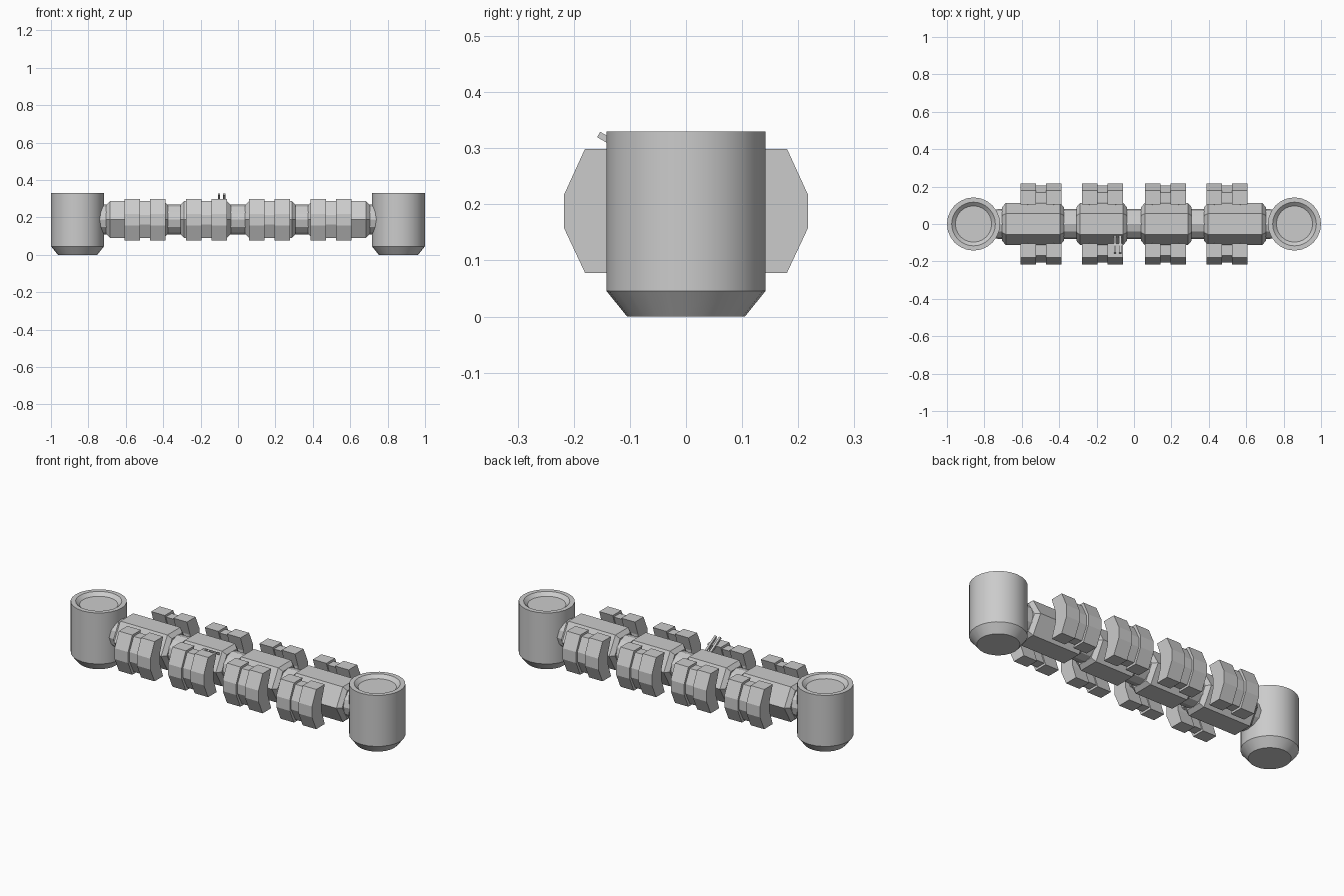
import bpy, bmesh
from math import pi, sin, cos
from mathutils import Matrix, Vector

if "Cube" in bpy.data.objects:
    bpy.data.objects.remove(bpy.data.objects["Cube"])

ZC = 0.189  # height of the long axis


def finish(name, bm, smooth=False):
    bmesh.ops.recalc_face_normals(bm, faces=bm.faces)
    me = bpy.data.meshes.new(name)
    bm.to_mesh(me)
    bm.free()
    ob = bpy.data.objects.new(name, me)
    bpy.context.collection.objects.link(ob)
    if smooth:
        bpy.ops.object.select_all(action='DESELECT')
        ob.select_set(True)
        bpy.context.view_layer.objects.active = ob
        bpy.ops.object.shade_smooth_by_angle(angle=0.5)
    return ob


def lathe(name, profile, sides, mat, smooth=False):
    """Closed solid of rings (radius, height), revolved on z, then placed."""
    bm = bmesh.new()
    rings = [[bm.verts.new(mat @ Vector((r * cos(2 * pi * i / sides), r * sin(2 * pi * i / sides), h)))
              for i in range(sides)] for r, h in profile]
    for a, b in zip(rings, rings[1:]):
        for i in range(sides):
            j = (i + 1) % sides
            bm.faces.new((a[i], a[j], b[j], b[i]))
    bm.faces.new(rings[0])
    bm.faces.new(rings[-1])
    return finish(name, bm, smooth)


def plate(name, profile, x0, x1, side):
    """Extrude a (y, z) outline along x."""
    bm = bmesh.new()
    a, b = [[bm.verts.new((x, y * side, z)) for y, z in profile] for x in (x0, x1)]
    n = len(profile)
    for i in range(n):
        j = (i + 1) % n
        bm.faces.new((a[i], a[j], b[j], b[i]))
    bm.faces.new(a)
    bm.faces.new(b)
    return finish(name, bm)


# Turns the lathe axis to x, with a ring corner pointing along y
ALONG_X = Matrix.Translation((0, 0, ZC)) @ Matrix(((0, 0, 1, 0), (1, 0, 0, 0), (0, 1, 0, 0), (0, 0, 0, 1)))
ALONG_Y = Matrix.Rotation(-pi / 2, 4, 'X')

# End canisters with tapered foot and dished lid
canister = [(0.105, 0), (0.142, 0.046), (0.142, 0.33), (0.117, 0.33), (0.097, 0.312)]
for s, side in ((-1, "left"), (1, "right")):
    lathe(side + "_canister", canister, 24, Matrix.Translation((s * 0.858, 0, 0)), True)
    # Flared neck joining the beam to the canister
    lathe(side + "_neck", [(0.08, s * 0.66), (0.08, s * 0.72), (0.07, s * 0.80)], 12, ALONG_X, True)

# Central pipe
lathe("core_pipe", [(0.08, -0.7), (0.08, 0.7)], 12, ALONG_X, True)

# Hexagonal body modules with chamfered ends
modules = [(-0.705, -0.375), (-0.308, -0.038), (0.038, 0.308), (0.375, 0.705)]
for k, (x0, x1) in enumerate(modules):
    lathe(f"hex_module_{k + 1}",
          [(0.09, x0), (0.113, x0 + 0.02), (0.113, x1 - 0.02), (0.09, x1)], 6, ALONG_X)

# Side pods: two thick curved plates and a thinner one between them
outer = [(0.18, 0.299), (0.217, 0.218), (0.217, 0.157), (0.18, 0.078),
         (0.105, 0.078), (0.132, 0.157), (0.132, 0.218), (0.105, 0.299)]
inner = [(0.168, 0.287), (0.205, 0.214), (0.205, 0.161), (0.168, 0.09),
         (0.115, 0.09), (0.14, 0.161), (0.14, 0.214), (0.115, 0.287)]
for k, xc in enumerate((-0.498, -0.168, 0.168, 0.498)):
    for s, side in ((-1, "front"), (1, "back")):
        tag = f"{side}_pod_{k + 1}"
        plate(tag + "_plate_a", outer, xc - 0.11, xc - 0.027, s)
        plate(tag + "_plate_b", outer, xc + 0.027, xc + 0.11, s)
        plate(tag + "_bridge", inner, xc - 0.03, xc + 0.03, s)
        # Short pegs holding the pod to the body
        for dx in (-0.07, 0.07):
            lathe(tag + "_peg", [(0.018, s * 0.08), (0.018, s * 0.15)], 8,
                  Matrix.Translation((xc + dx, 0, ZC)) @ ALONG_Y, True)

# Pair of slim prongs standing off the sloping front face
for x in (-0.102, -0.074):
    bm = bmesh.new()
    m = (Matrix.Translation((x, -0.108, 0.297)) @ Matrix.Rotation(-pi / 6, 4, 'X')
         @ Matrix.Diagonal((0.012, 0.11, 0.011, 1)))
    bmesh.ops.create_cube(bm, size=1, matrix=m)
    finish("prong", bm)
